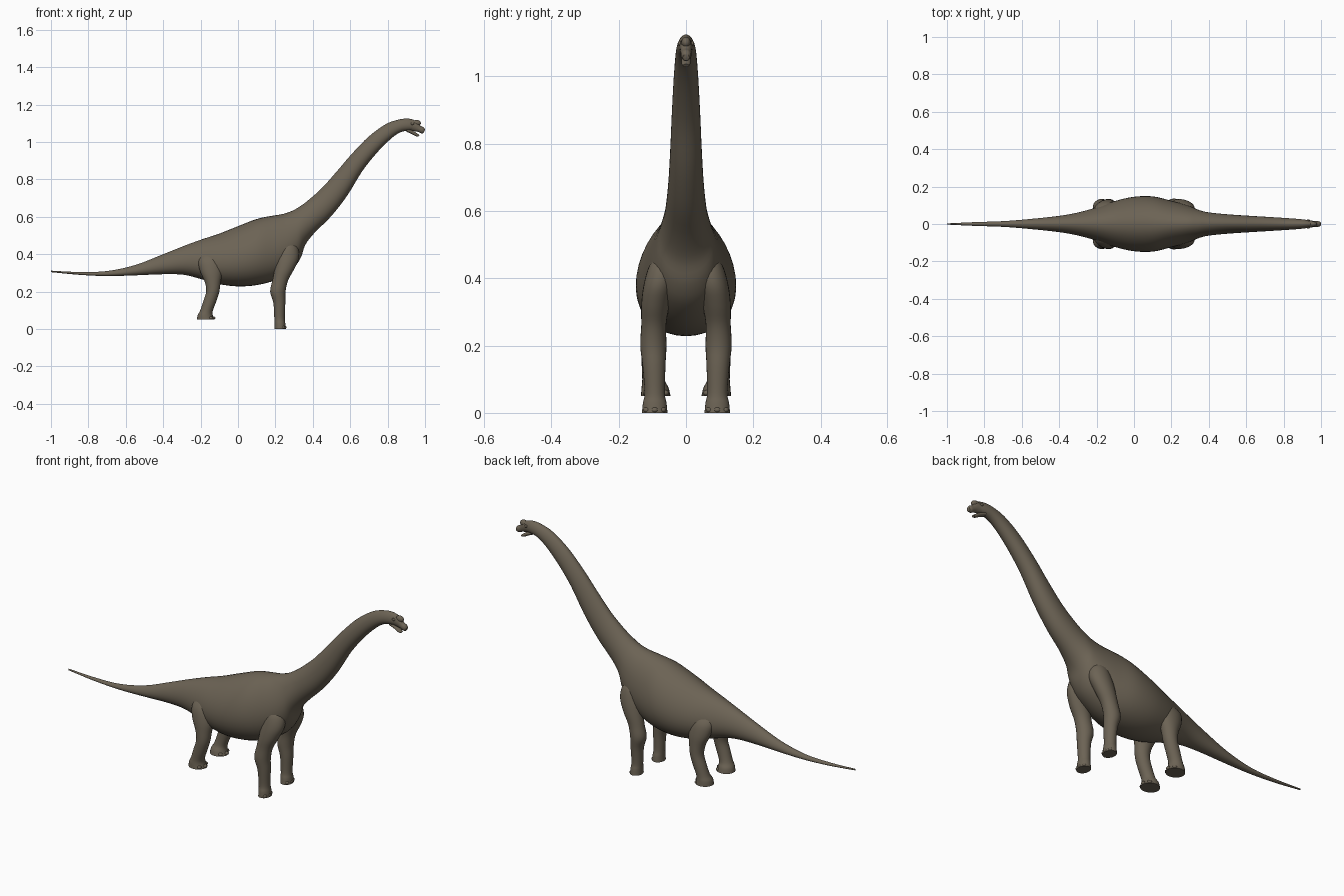
import bpy, bmesh, math
from mathutils import Vector

skin = bpy.data.materials.new("brown_grey_skin")
skin.diffuse_color = (0.15, 0.125, 0.09, 1)


def finish(name, bm, mirror=False):
    bmesh.ops.recalc_face_normals(bm, faces=bm.faces[:])
    mesh = bpy.data.meshes.new(name)
    bm.to_mesh(mesh)
    bm.free()
    mesh.materials.append(skin)
    obj = bpy.data.objects.new(name, mesh)
    bpy.context.collection.objects.link(obj)
    if mirror:
        mod = obj.modifiers.new("both_sides", 'MIRROR')
        mod.use_axis = (False, True, False)
        mod.use_mirror_merge = False
    bpy.ops.object.select_all(action='DESELECT')
    obj.select_set(True)
    bpy.context.view_layer.objects.active = obj
    bpy.ops.object.shade_smooth_by_angle(angle=math.radians(50))
    return obj


def spline(rows, steps):
    """Smoothly interpolate rows of numbers (Catmull-Rom)."""
    out = []
    for i in range(len(rows) - 1):
        a, b = rows[max(i - 1, 0)], rows[i]
        c, d = rows[i + 1], rows[min(i + 2, len(rows) - 1)]
        for k in range(steps):
            t = k / steps
            out.append([0.5 * (2 * q + (r - p) * t + (2 * p - 5 * q + 4 * r - s) * t ** 2
                               + (3 * q - p - 3 * r + s) * t ** 3)
                        for p, q, r, s in zip(a, b, c, d)])
    return out + [list(rows[-1])]


def loft(bm, rows, egg=0.0, sides=28, steps=4):
    """Rows: upper x, upper z, lower x, lower z, half width, centre y."""
    rings = []
    for tx, tz, bx, bz, w, cy in spline(rows, steps):
        ring = []
        for j in range(sides):
            a = 2 * math.pi * j / sides
            c, s = math.cos(a), math.sin(a)
            ring.append(bm.verts.new(((tx + bx) / 2 + c * (tx - bx) / 2,
                                      cy + w * s * (1 - egg * c),
                                      (tz + bz) / 2 + c * (tz - bz) / 2)))
        rings.append(ring)
    for r0, r1 in zip(rings, rings[1:]):
        for j in range(sides):
            k = (j + 1) % sides
            bm.faces.new((r0[j], r0[k], r1[k], r1[j]))
    bm.faces.new(rings[0])
    bm.faces.new(rings[-1])


def ball(bm, centre, size):
    made = bmesh.ops.create_uvsphere(bm, u_segments=16, v_segments=10, radius=1)
    for v in made['verts']:
        v.co = Vector([c + p * s for c, p, s in zip(centre, v.co, size)])


# Tail, torso and neck in one continuous skin
BODY = [
    (-1.0, .312, -1.0, .304, .003), (-.85, .305, -.85, .29, .010),
    (-.7, .31, -.7, .283, .015), (-.55, .342, -.55, .287, .027),
    (-.4, .40, -.4, .293, .043), (-.3, .44, -.29, .29, .062),
    (-.2, .477, -.19, .265, .09), (-.1, .51, -.1, .24, .122),
    (0, .55, 0, .228, .144), (.1, .588, .1, .235, .146),
    (.18, .605, .2, .262, .125), (.24, .615, .29, .32, .105),
    (.29, .632, .335, .38, .088), (.33, .655, .36, .45, .074),
    (.375, .688, .41, .515, .062), (.45, .755, .5, .605, .053),
    (.53, .845, .585, .715, .047), (.61, .938, .665, .845, .042),
    (.7, 1.03, .745, .945, .037), (.79, 1.095, .815, 1.015, .032),
    (.86, 1.12, .865, 1.05, .028), (.91, 1.125, .905, 1.06, .024),
    (.945, 1.117, .93, 1.062, .019)]
bm = bmesh.new()
loft(bm, [r + (0,) for r in BODY], egg=0.15, sides=36)
finish("body_neck_tail", bm)

# Head: drooping snout, domed nasal crest, small brows
bm = bmesh.new()
loft(bm, [(.91, 1.12, .905, 1.064, .023, 0), (.955, 1.108, .94, 1.058, .018, 0),
          (.977, 1.086, .962, 1.054, .016, 0), (.993, 1.078, .98, 1.046, .015, 0),
          (1.0, 1.066, .992, 1.047, .010, 0)], sides=20)
ball(bm, (.955, 0, 1.101), (.023, .014, .017))
for side in (-1, 1):
    ball(bm, (.932, side * .019, 1.098), (.009, .005, .007))
finish("head", bm)

# Open lower jaw
bm = bmesh.new()
loft(bm, [(.905, 1.075, .9, 1.055, .017, 0), (.935, 1.06, .928, 1.043, .014, 0),
          (.957, 1.046, .95, 1.031, .013, 0), (.97, 1.037, .963, 1.028, .009, 0)], sides=20)
finish("lower_jaw", bm)


# Legs: height, centre x, centre y, half depth, half width
def legs(name, rows, toe_reach):
    bm = bmesh.new()
    loft(bm, [(x + rx, z, x - rx, z, ry, y) for z, x, y, rx, ry in rows], sides=24)
    z, x, y, rx, ry = rows[-1]
    # Three blunt toes around the front of the foot
    for a in (-50, 0, 50):
        t = math.radians(a)
        ball(bm, (x + (rx - .008) * math.cos(t) * toe_reach,
                  y + (ry - .008) * math.sin(t), z + .009), (.011, .011, .009))
    finish(name, bm, mirror=True)


legs("front_legs", [
    (.48, .27, .055, .02, .02), (.44, .27, .066, .05, .042),
    (.38, .265, .08, .06, .046), (.32, .248, .091, .052, .042),
    (.26, .226, .096, .042, .037), (.2, .213, .097, .041, .039),
    (.14, .221, .095, .032, .034), (.06, .222, .093, .028, .030),
    (.03, .224, .093, .029, .035), (0, .225, .093, .031, .038)], 1.0)

legs("hind_legs", [
    (.42, -.15, .05, .03, .02), (.37, -.15, .07, .063, .043),
    (.31, -.143, .087, .06, .042), (.25, -.135, .096, .042, .037),
    (.2, -.135, .1, .035, .034), (.15, -.15, .1, .035, .032),
    (.1, -.168, .097, .034, .033), (.075, -.175, .092, .04, .040),
    (.05, -.173, .09, .047, .044)], 1.05)
